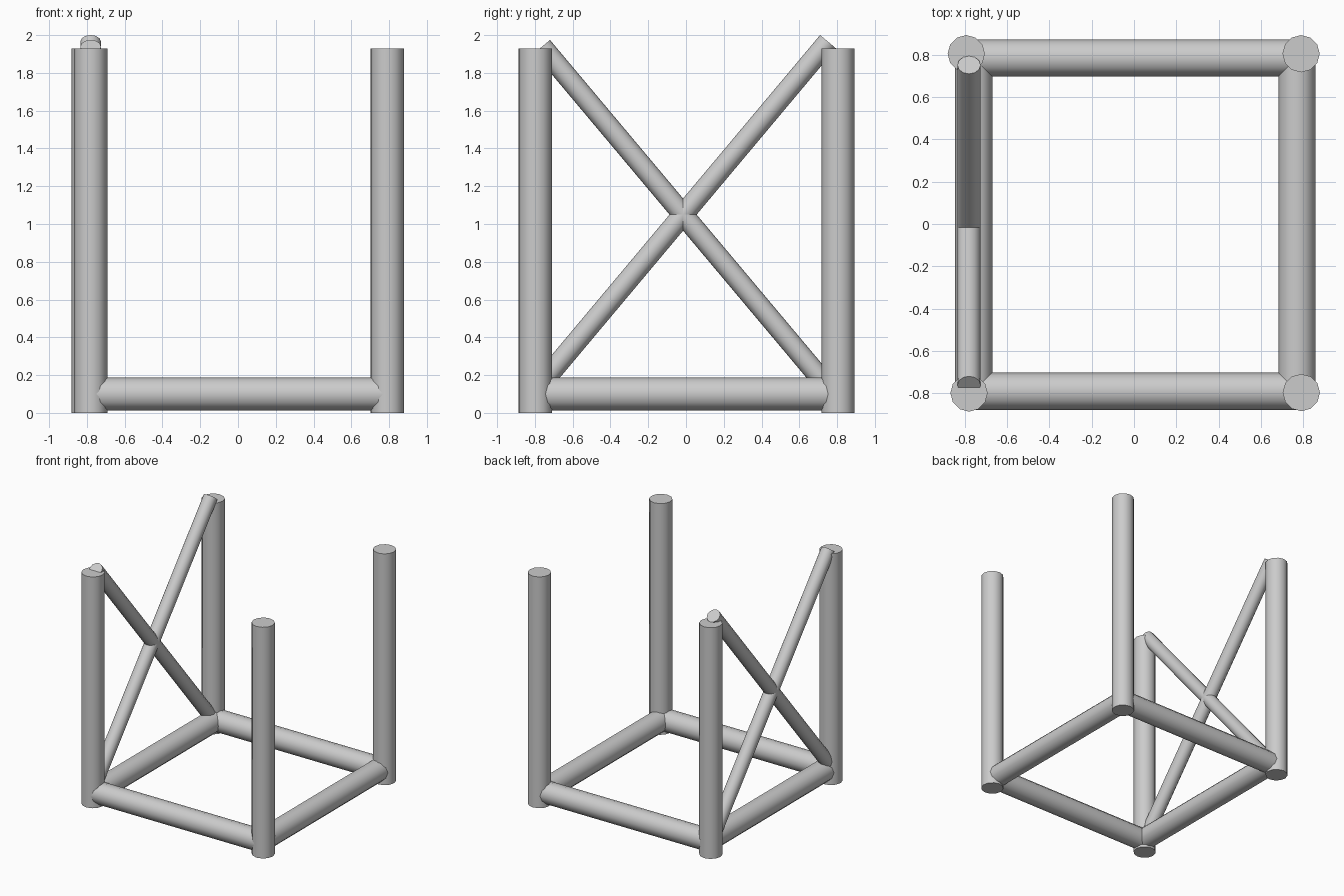
import bpy
from math import radians
from mathutils import Vector

if "Cube" in bpy.data.objects:
    bpy.data.objects.remove(bpy.data.objects["Cube"])


def rod(name, a, b, radius, sides=12):
    """Capped round rod running from point a to point b."""
    a, b = Vector(a), Vector(b)
    d = b - a
    bpy.ops.mesh.primitive_cylinder_add(vertices=sides, radius=radius, depth=d.length,
                                        location=(a + b) / 2)
    ob = bpy.context.object
    ob.name = name
    ob.rotation_euler = d.to_track_quat('Z', 'Y').to_euler()
    bpy.ops.object.shade_smooth_by_angle(angle=radians(40))
    return ob


# Four upright posts, slightly irregular in placement
posts = {
    "front_left": (-0.78, -0.799),
    "front_right": (0.791, -0.797),
    "back_left": (-0.793, 0.805),
    "back_right": (0.79, 0.805),
}
for side, (x, y) in posts.items():
    rod(side + "_post", (x, y, 0), (x, y, 1.93), 0.088)

# Horizontal base beams between the posts
z, r = 0.1, 0.088
rod("front_beam", (-0.78, -0.791, z), (0.78, -0.791, z), r)
rod("back_beam", (-0.78, 0.785, z), (0.78, 0.785, z), r)
rod("left_beam", (-0.758, -0.79, z), (-0.758, 0.79, z), r)
rod("right_beam", (0.77, -0.79, z), (0.77, 0.79, z), r)

# Crossed diagonal braces on the left side
rod("rising_brace", (-0.78, -0.77, 0.15), (-0.78, 0.752, 1.965), 0.055)
rod("falling_brace", (-0.78, 0.74, 0.15), (-0.78, -0.762, 1.939), 0.055)
